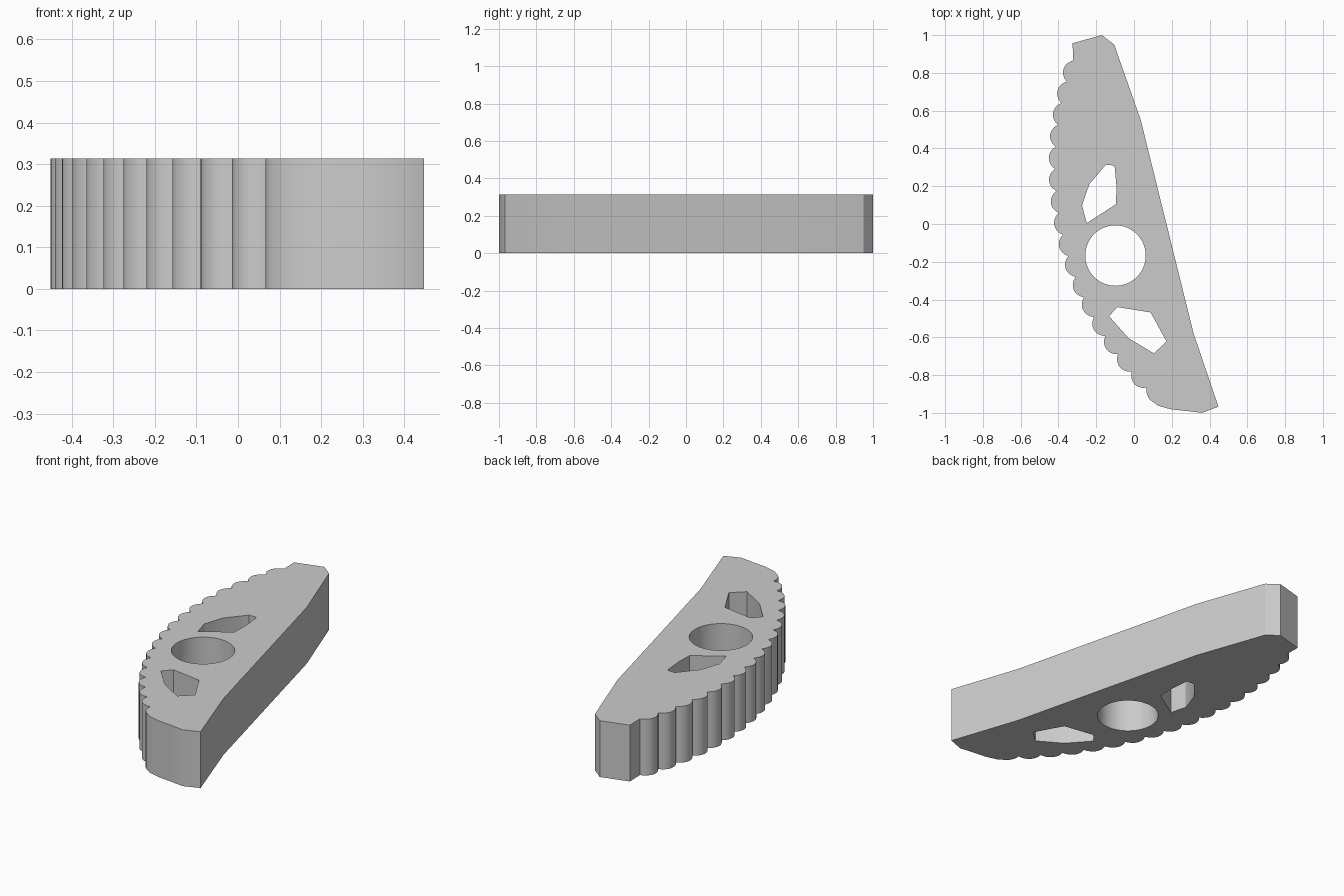
import bpy, bmesh, math

cube = bpy.data.objects.get("Cube")
if cube:
    bpy.data.objects.remove(cube, do_unlink=True)

HEIGHT = 0.313
ARC_X, ARC_Y, ROOT = 1.25, 0.31, 1.668   # toothed arc: centre and root radius
TOOTH, DEPTH, STEPS, TEETH = math.radians(4.02), 0.034, 8, 16
FIRST = math.radians(19.47)


def toothed_arc():
    """Row of rounded lobes meeting in sharp notches, plus half a lobe at the end."""
    points = []
    for i in range(TEETH * STEPS + STEPS // 2 + 1):
        angle = FIRST - TOOTH * i / STEPS
        lobe = math.sin(math.pi * (i % STEPS) / STEPS) ** 0.75
        r = ROOT + DEPTH * lobe
        points.append((ARC_X - r * math.cos(angle), ARC_Y + r * math.sin(angle)))
    return points


def circle(cx, cy, r, n=64):
    return [(cx + r * math.cos(math.tau * i / n), cy + r * math.sin(math.tau * i / n))
            for i in range(n)]


# Outer outline: teeth, then rounded foot, long back edge and chamfered head
outline = toothed_arc() + [
    (0.13, -0.963), (0.2, -0.982), (0.28, -0.99), (0.36, -1.0), (0.447, -0.967),
    (0.315, -0.578), (0.035, 0.553), (-0.105, 0.95), (-0.17, 1.0), (-0.325, 0.957)]

# Openings: round bore and two faceted windows
bore = circle(-0.098, -0.167, 0.16)
upper_window = [(-0.103, 0.31), (-0.15, 0.313), (-0.237, 0.21), (-0.275, 0.097),
                (-0.25, 0.005), (-0.095, 0.105), (-0.093, 0.2)]
lower_window = [(-0.088, -0.44), (0.088, -0.468), (0.172, -0.622),
                (0.105, -0.685), (-0.028, -0.605), (-0.132, -0.488)]

# Fill the outline around the openings and extrude it
bm = bmesh.new()
for loop in (outline, bore, upper_window, lower_window):
    verts = [bm.verts.new((x, y, 0)) for x, y in loop]
    for a, b in zip(verts, verts[1:] + verts[:1]):
        bm.edges.new((a, b))
bmesh.ops.triangle_fill(bm, edges=bm.edges[:], use_beauty=True, normal=(0, 0, 1))
extruded = bmesh.ops.extrude_face_region(bm, geom=bm.faces[:], use_keep_orig=True)
bmesh.ops.translate(bm, vec=(0, 0, HEIGHT),
                    verts=[g for g in extruded["geom"] if isinstance(g, bmesh.types.BMVert)])
bmesh.ops.recalc_face_normals(bm, faces=bm.faces[:])
mesh = bpy.data.meshes.new("toothed_plate")
bm.to_mesh(mesh)
bm.free()

plate = bpy.data.objects.new("toothed_plate", mesh)
bpy.context.collection.objects.link(plate)

# Plain grey finish
grey = bpy.data.materials.new("plain_grey")
grey.use_nodes = True
colour = (0.6, 0.6, 0.6, 1)
grey.diffuse_color = colour
grey.node_tree.nodes["Principled BSDF"].inputs["Base Color"].default_value = colour
mesh.materials.append(grey)

# Smooth walls with crisp corners
bpy.ops.object.select_all(action='DESELECT')
plate.select_set(True)
bpy.context.view_layer.objects.active = plate
bpy.ops.object.shade_smooth_by_angle(angle=math.radians(30))
